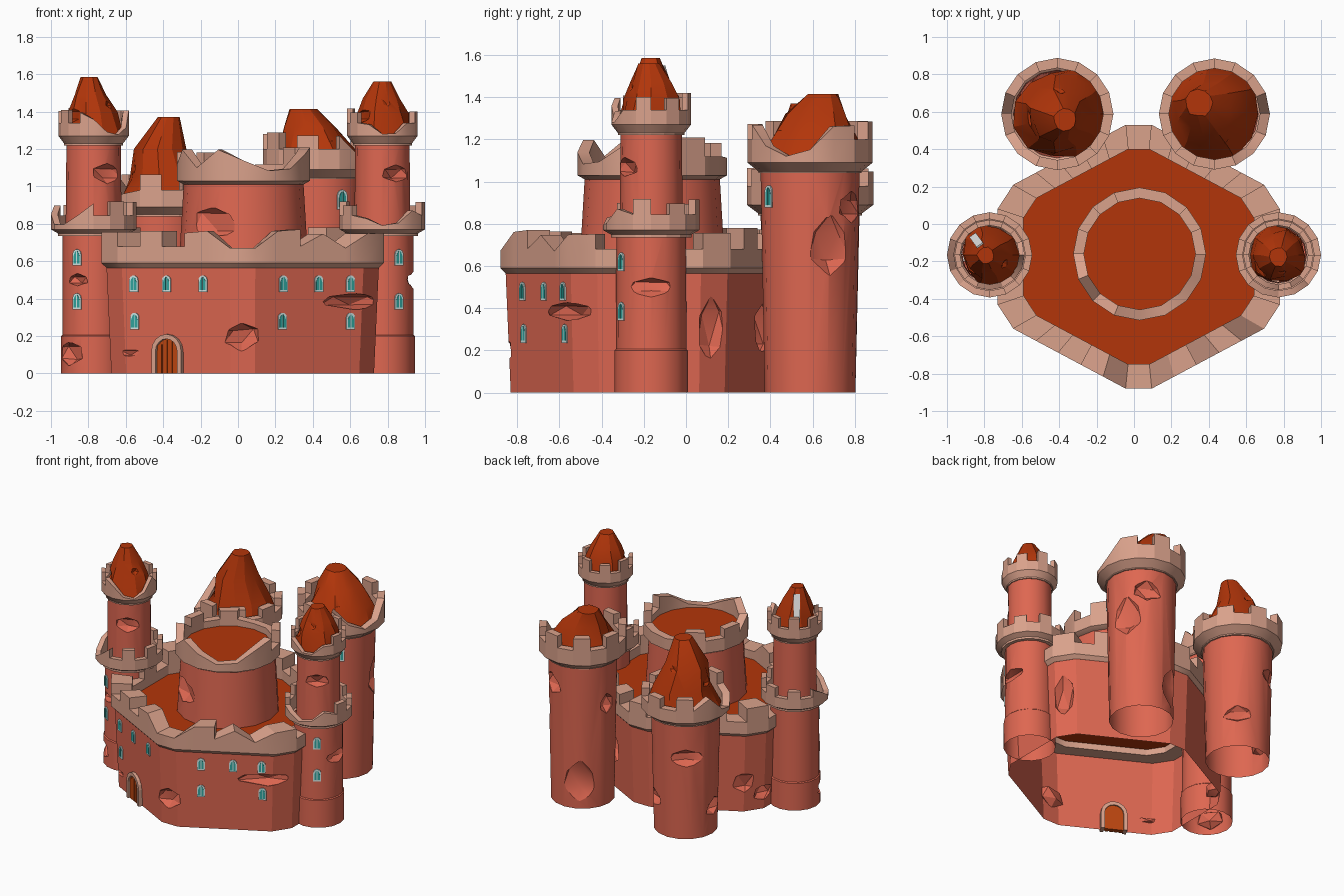
import bpy, bmesh, math, random
from mathutils import Vector, Matrix

if "Cube" in bpy.data.objects:
    bpy.data.objects.remove(bpy.data.objects["Cube"])

random.seed(4)
R = math.radians


def material(name, col):
    m = bpy.data.materials.new(name)
    m.diffuse_color = (*col, 1)
    m.use_nodes = True
    m.node_tree.nodes["Principled BSDF"].inputs["Base Color"].default_value = m.diffuse_color
    return m


CORAL = material("coral_stone", (0.73, 0.135, 0.082))
TAN = material("tan_stone", (0.70, 0.36, 0.26))
ROOF = material("orange_roof", (0.45, 0.036, 0.003))
TEAL = material("teal_glass", (0.03, 0.38, 0.35))
PALE = material("pale_frame", (0.66, 0.82, 0.80))
WOOD = material("door_wood", (0.50, 0.060, 0.005))
GREY = material("light_grey_patch", (0.75, 0.75, 0.75))


def make(name, bm, mat, angle=30):
    me = bpy.data.meshes.new(name)
    bm.to_mesh(me)
    bm.free()
    me.materials.append(mat)
    me.shade_smooth()
    me.set_sharp_from_angle(angle=R(angle))
    ob = bpy.data.objects.new(name, me)
    bpy.context.collection.objects.link(ob)
    return ob


def circle(n=16):
    return [Vector((math.cos(i * math.tau / n), math.sin(i * math.tau / n))) for i in range(n)]


def body(name, shape, c, profile, mat, gouges=(), top=False, jitter=0):
    """Stack scaled outlines (scale, z, dx, dy), chip out gouges, leave the shell open."""
    bm = bmesh.new()
    rings = []
    for s, z, *off in profile:
        dx, dy = off or (0, 0)
        ring = []
        for p in shape:
            k = s * (1 + random.uniform(-jitter, jitter))
            ring.append(bm.verts.new((c[0] + p.x * k + dx, c[1] + p.y * k + dy, z)))
        rings.append(ring)
    n = len(shape)
    for a, b in zip(rings, rings[1:]):
        for i in range(n):
            bm.faces.new((a[i], a[(i + 1) % n], b[(i + 1) % n], b[i]))
    bm.faces.new(rings[0][::-1])
    bm.faces.new(rings[-1])
    ob = make(name, bm, mat)
    if gouges:
        cb = bmesh.new()
        for x, y, z, ang, w, h, d in gouges:
            vs = bmesh.ops.create_icosphere(cb, subdivisions=1, radius=1)["verts"]
            for v in vs:
                v.co *= random.uniform(0.95, 1.35)
                v.co = Vector((v.co.x * d, v.co.y * w, v.co.z * h))
            bmesh.ops.transform(cb, verts=vs, matrix=Matrix.Translation((x, y, z)) @ Matrix.Rotation(R(ang), 4, "Z"))
        cut = make("gouge_cutter", cb, mat)
        cut.hide_render = True
        mod = ob.modifiers.new("chips", "BOOLEAN")
        mod.operation, mod.solver, mod.object = "DIFFERENCE", "EXACT", cut
        me = bpy.data.meshes.new_from_object(ob.evaluated_get(bpy.context.evaluated_depsgraph_get()))
        ob.modifiers.clear()
        ob.data = me
        bpy.data.objects.remove(cut)
    bm = bmesh.new()
    bm.from_mesh(ob.data)
    lo, hi = profile[0][1], profile[-1][1]
    caps = [f for f in bm.faces if all(abs(v.co.z - lo) < 1e-4 for v in f.verts)
            or (not top and all(abs(v.co.z - hi) < 1e-4 for v in f.verts))]
    bmesh.ops.delete(bm, geom=caps, context="FACES")
    bm.to_mesh(ob.data)
    bm.free()
    ob.data.shade_smooth()
    ob.data.set_sharp_from_angle(angle=R(25))
    return ob


def parapet(name, pts, c, s_body, s_in, z0, z1, low, high, dips=()):
    """Flared ring with merlons; dips are crumbled stretches (angle, half width, height)."""
    bm = bmesh.new()
    n = len(pts)
    c = Vector(c)

    def column(p, h):
        for ang, w, lo in dips:
            d = abs((math.atan2(p.y, p.x) - R(ang) + math.pi) % math.tau - math.pi)
            if d < w:
                h = lo + (high - lo) * (d / w) ** 2
        return [bm.verts.new((*(c + p * s), z)) for s, z in
                ((s_body, z0), (1, z1), (1, h), (s_in, h), (s_in, z0))]
    cols = []
    for i in range(n):
        h = high + random.uniform(-0.02, 0.01) if i % 2 else low
        cols.append((column(pts[i], h), column(pts[(i + 1) % n], h)))
    for i, (a, b) in enumerate(cols):
        for k in range(5):
            bm.faces.new((a[k], b[k], b[(k + 1) % 5], a[(k + 1) % 5]))
        e = cols[(i + 1) % n][0]
        if abs(b[2].co.z - e[2].co.z) > 0.002:      # side of a merlon
            bm.faces.new((b[2], e[2], e[3], b[3]) if b[2].co.z > e[2].co.z else (b[3], e[3], e[2], b[2]))
    bmesh.ops.remove_doubles(bm, verts=bm.verts, dist=0.0005)
    return make(name, bm, TAN)


def floor(name, pts, c, s, z):
    bm = bmesh.new()
    bm.faces.new([bm.verts.new((c[0] + p.x * s, c[1] + p.y * s, z)) for p in pts])
    return make(name, bm, ROOF)


def plate(name, outlines, loc, ang, d0, d1, mat):
    """Extrude upright (u, v) outlines from depth d0 to d1 along the wall normal."""
    bm = bmesh.new()
    nrm = Vector((math.cos(ang), math.sin(ang), 0))
    tan = Vector((-nrm.y, nrm.x, 0))
    for o in outlines:
        a, b = ([bm.verts.new(Vector(loc) + tan * u + nrm * d + Vector((0, 0, v))) for u, v in o] for d in (d0, d1))
        bm.faces.new(b)
        bm.faces.new(a[::-1])
        for i in range(len(o)):
            j = (i + 1) % len(o)
            bm.faces.new((a[i], a[j], b[j], b[i]))
    return make(name, bm, mat)


def arch(w, h, v0=0, n=8):
    r = w / 2
    top = [(r * math.cos(math.pi * i / n), h - r + r * math.sin(math.pi * i / n)) for i in range(n + 1)]
    return [(-r, v0), (r, v0)] + top


def window(loc, ang, w=0.052, h=0.088):
    loc = Vector(loc) - Vector((0, 0, h / 2))
    plate("window_frame", [arch(w, h)], loc, ang, 0.002, 0.008, PALE)
    g, m, sill = w * 0.15, w * 0.05, h * 0.12
    half = [(m, sill), (w / 2 - g, sill), (w / 2 - g, h * 0.6), (w * 0.22, h * 0.8), (m, h * 0.9)]
    plate("window_glass", [half, [(-u, v) for u, v in half[::-1]]], loc, ang, 0.004, 0.010, TEAL)


# main wall outline: a hexagon with clipped corners, symmetric in x and y
MC = (0.025, -0.175)
quarter = [(0.07, 0.705), (0.67, 0.385), (0.755, 0.255)]
right = [(x, -y) for x, y in quarter] + quarter[::-1]
hexa = [Vector(p) for p in right + [(-x, y) for x, y in right[::-1]]]


def wall(x, z):
    """Point and normal angle of the front wall at a given x and height."""
    s = 0.93 + 0.035 * z / 0.58
    sx = (x - MC[0]) / s
    a, b = (hexa[0], hexa[1]) if sx > 0 else (hexa[-2], hexa[-1])
    y = a.y + (b.y - a.y) * (sx - a.x) / (b.x - a.x)
    d = b - a
    return (x, MC[1] + y * s, z), math.atan2(-d.x, d.y)


def at(c, r, ang, z, w, h, d=0.045):
    return (c[0] + r * math.cos(R(ang)), c[1] + r * math.sin(R(ang)), z, ang, w, h, d)


wall_cuts = [(0.02, -0.84, 0.2, -90, 0.09, 0.065, 0.05), (0.63, -0.55, 0.39, -58, 0.19, 0.04, 0.06),
             (-0.6, -0.57, 0.11, 240, 0.09, 0.025, 0.05), (0.72, 0.12, 0.3, 10, 0.07, 0.15, 0.06),
             (0.33, 0.34, 0.3, 60, 0.08, 0.12, 0.06), (-0.62, 0.2, 0.22, 125, 0.09, 0.08, 0.06),
             (-0.67, 0.05, 0.12, 180, 0.08, 0.06, 0.06)]
body("main_wall", hexa, MC, [(0.93, 0), (0.965, 0.58)], CORAL, wall_cuts)
fine = []
for i, p in enumerate(hexa):
    q = hexa[(i + 1) % len(hexa)]
    k = max(1, round((q - p).length / 0.15))
    fine += [p.lerp(q, j / k) for j in range(k)]
parapet("main_parapet", fine, MC, 0.965, 0.815, 0.565, 0.59, 0.68, 0.77, [(-40, 0.2, 0.67), (270, 0.3, 0.66)])
floor("main_roof", hexa, MC, 0.82, 0.61)

# round keep in the middle
KC, C16 = (0.03, -0.16), circle(16)
body("keep_wall", C16, KC, [(0.345, 0.6), (0.32, 1.02)], CORAL, [at(KC, 0.33, 240, 0.81, 0.13, 0.08)])
parapet("keep_parapet", [p * 0.355 for p in C16], KC, 0.9, 0.84, 1.01, 1.03, 1.12, 1.2,
        [(-60, 0.75, 1.08), (225, 0.4, 1.1), (80, 0.5, 1.1)])
floor("keep_roof", C16, KC, 0.3, 1.07)

# two stepped side towers
cones = {-1: [(0.155, 1.27), (0.125, 1.4), (0.085, 1.49, -0.015, 0), (0.045, 1.585, -0.02, 0.0)],
         1: [(0.155, 1.27), (0.13, 1.39), (0.1, 1.47, 0.0, 0), (0.05, 1.56, 0.0, -0.01)]}
for sx, side in ((-1, "left"), (1, "right")):
    left = sx < 0
    c = (0.772 * sx, -0.165)
    if left:
        cuts = [at(c, 0.165, 238, 0.5, 0.06, 0.03), at(c, 0.165, 220, 0.11, 0.09, 0.06)]
    else:
        cuts = [at(c, 0.165, 0, 0.5, 0.11, 0.04, 0.05)]
    body(side + "_tower_lower", C16, c, [(0.174, 0), (0.174, 0.2), (0.167, 0.206), (0.165, 0.76)], CORAL, cuts)
    body(side + "_tower_upper", C16, c, [(0.15, 0.74), (0.145, 1.26)], CORAL,
         [at(c, 0.145, -60, 1.07, 0.09, 0.045)])
    parapet(side + "_lower_parapet", [p * 0.228 for p in C16], c, 0.73, 0.84, 0.735, 0.77, 0.845, 0.91,
            [(215 if left else -85, 0.85, 0.79)])
    parapet(side + "_upper_parapet", [p * 0.188 for p in C16], c, 0.8, 0.84, 1.22, 1.27, 1.34, 1.415,
            [(-50 if left else -80, 0.9, 1.275)])
    body(side + "_tower_cone", circle(10), c, cones[sx], ROOF,
         [at(c, 0.135, -30 if left else -75, 1.46, 0.07, 0.05, 0.05), at(c, 0.14, 215, 1.38, 0.07, 0.04, 0.03)],
         top=True, jitter=0.1)
    for z in (0.62, 0.385):
        a = 238 if left else -58
        x, y = at(c, 0.163, a, z, 0, 0)[:2]
        window((x, y, z), R(a))

# two wide rear towers
LC, RC = (-0.41, 0.588), (0.43, 0.588)
body("rear_left_tower", C16, LC, [(0.215, 0), (0.235, 0.87)], CORAL,
     [at(LC, 0.225, 125, 0.6, 0.13, 0.05), at(LC, 0.22, 50, 0.25, 0.1, 0.05), at(LC, 0.22, 185, 0.2, 0.07, 0.06)])
parapet("rear_left_parapet", [p * 0.3 for p in C16], LC, 0.78, 0.82, 0.84, 0.89, 0.98, 1.055, [(200, 0.75, 0.91)])
body("rear_left_cone", circle(11), LC,
     [(0.245, 0.9), (0.2, 1.04, 0.02, 0), (0.14, 1.2, 0.0, -0.01), (0.06, 1.37, 0.04, -0.03)], ROOF,
     [at(LC, 0.2, 190, 1.11, 0.1, 0.06, 0.06), at(LC, 0.16, 80, 1.22, 0.07, 0.06, 0.05)], top=True, jitter=0.1)
body("rear_right_tower", C16, RC, [(0.215, 0), (0.235, 1.07)], CORAL,
     [at(RC, 0.225, 25, 0.7, 0.11, 0.13), at(RC, 0.215, 120, 0.2, 0.11, 0.12), at(RC, 0.225, 60, 0.88, 0.09, 0.06),
      at(RC, 0.225, 170, 0.75, 0.06, 0.06)])
parapet("rear_right_parapet", [p * 0.297 for p in C16], RC, 0.79, 0.82, 1.04, 1.09, 1.2, 1.285, [(-20, 0.8, 1.12)])
body("rear_right_cone", circle(11), RC,
     [(0.245, 1.1), (0.205, 1.2, -0.01, 0.01), (0.14, 1.32, -0.04, 0.03), (0.075, 1.415, -0.08, 0.06)], ROOF,
     [at(RC, 0.21, -60, 1.27, 0.1, 0.06, 0.06)], top=True, jitter=0.1)
x, y = at(RC, 0.229, -57, 0.93, 0, 0)[:2]
window((x, y, 0.93), R(-57), 0.062, 0.105)

# grey patch on the left cone
patch_bm = bmesh.new()
bmesh.ops.create_cube(patch_bm, size=1, matrix=Matrix.Translation((-0.842, -0.088, 1.46))
                      @ Matrix.Rotation(R(126), 4, "Z") @ Matrix.Rotation(R(-20), 4, "Y")
                      @ Matrix.Diagonal((0.009, 0.042, 0.19, 1)))
make("cone_patch", patch_bm, GREY)

# windows on the two front walls
for x, z in [(-0.555, 0.48), (-0.38, 0.48), (-0.185, 0.48), (-0.55, 0.28),
             (0.24, 0.48), (0.43, 0.48), (0.6, 0.48), (0.235, 0.28), (0.6, 0.28)]:
    window(*wall(x, z))

# arched door with stone surround and planks
loc, ang = wall(-0.37, 0.0)
outer, inner = arch(0.18, 0.21)[1:], arch(0.13, 0.185)[1:]
outer.append((-0.09, 0))
inner.append((-0.065, 0))
plate("door_surround", [(inner[i], outer[i], outer[i + 1], inner[i + 1]) for i in range(len(outer) - 1)],
      loc, ang, -0.03, 0.03, TAN)
plate("door_panel", [arch(0.13, 0.185)], loc, ang, -0.02, 0.01, WOOD)
planks = []
for k in range(4):
    u = -0.06 + 0.031 * k
    h = 0.155 if k in (0, 3) else 0.178
    planks.append([(u, 0), (u + 0.026, 0), (u + 0.026, h), (u, h)])
plate("door_planks", planks, loc, ang, 0.01, 0.017, WOOD)
